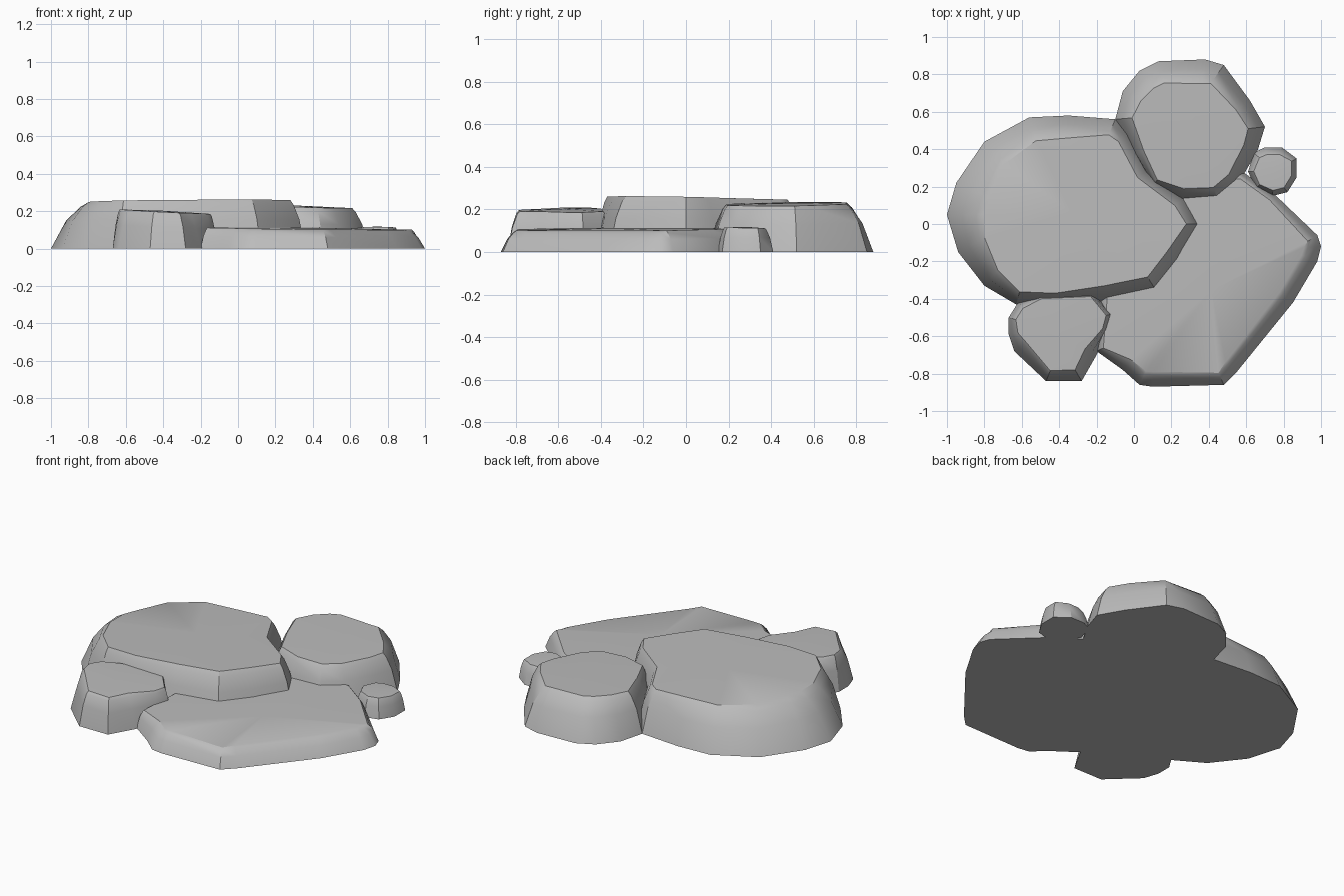
import bpy
import bmesh
import math
from mathutils import Vector

default_cube = bpy.data.objects.get("Cube")
if default_cube:
    bpy.data.objects.remove(default_cube, do_unlink=True)

# One stone colour for every rock
stone = bpy.data.materials.new("grey stone")
stone.use_nodes = True
stone_colour = (0.5, 0.5, 0.5, 1)
stone.diffuse_color = stone_colour
stone.node_tree.nodes["Principled BSDF"].inputs["Base Color"].default_value = stone_colour

UNIT = 0.01  # outlines are written in hundredths


def inward_directions(points):
    """Unit vectors pointing into a clockwise outline, one per corner."""
    directions = []
    for index, point in enumerate(points):
        before = (point - points[index - 1]).normalized()
        after = (points[(index + 1) % len(points)] - point).normalized()
        along = (before + after).normalized()
        directions.append(Vector((along.y, -along.x)))
    return directions


def make_rock(name, outline, height, tilt=(0, 0), shoulder=0.9):
    """Loft a flat-based rock from a footprint of (x, y, slope width) corners.

    The top is a plane of the given height at the footprint centre, leaning
    by tilt, and shoulder is the relative height where the rim starts.
    """
    points = [Vector((x, y)) * UNIT for x, y, slope in outline]
    slopes = [slope * UNIT for x, y, slope in outline]
    directions = inward_directions(points)
    centre = sum(points, Vector((0, 0))) / len(points)

    def top_height(spot):
        return height + Vector(tilt).dot(spot - centre)

    # Rings from the ground up: (share of slope width, share of height)
    profile = [(0, 0), (0.4, 0.6), (0.78, shoulder), (1, 1)]
    bm = bmesh.new()
    rings = []
    for inset_share, height_share in profile:
        ring = []
        for point, direction, slope in zip(points, directions, slopes):
            spot = point + direction * slope * inset_share
            ring.append(bm.verts.new((*spot, top_height(spot) * height_share)))
        rings.append(ring)

    # Sides between neighbouring rings
    for lower, upper in zip(rings, rings[1:]):
        for index in range(len(lower)):
            bm.faces.new((lower[index - 1], lower[index], upper[index], upper[index - 1]))

    # Flat underside and a very slightly domed top
    bm.faces.new(rings[0])
    crown = bm.verts.new((*centre, height + UNIT / 2))
    for index in range(len(outline)):
        bm.faces.new((rings[-1][index - 1], rings[-1][index], crown))
    bmesh.ops.recalc_face_normals(bm, faces=bm.faces)

    mesh = bpy.data.meshes.new(name)
    bm.to_mesh(mesh)
    bm.free()
    mesh.materials.append(stone)
    rock = bpy.data.objects.new(name, mesh)
    bpy.context.collection.objects.link(rock)

    # Soft sides with a crisp rim
    bpy.ops.object.select_all(action="DESELECT")
    rock.select_set(True)
    bpy.context.view_layer.objects.active = rock
    bpy.ops.object.shade_smooth_by_angle(angle=math.radians(32))
    return rock


# Largest rock, with a long slope on its outer side
make_rock("large_rock", [
    (-100, 5, 20), (-95, 22, 20), (-80, 44, 16), (-56, 57, 13),
    (-35, 58, 12), (-10, 56, 9), (-2, 49, 8), (8, 30, 8),
    (28, 15, 8), (36, 0, 8), (25, -20, 9), (12, -36, 9),
    (-15, -42, 9), (-42, -43, 6), (-63, -43, 7), (-80, -33, 11),
    (-94, -15, 16),
], height=0.252, tilt=(0.01, -0.02))

# Rounded rock at the back
make_rock("back_rock", [
    (-10, 56, 9), (-6, 71, 11), (3, 82, 12), (13, 87, 12),
    (38, 88, 13), (48, 85, 12), (62, 66, 9), (70, 52, 9),
    (66, 39, 8), (56, 22, 7), (45, 13, 7), (25, 11, 8),
    (9, 20, 5), (-1, 36, 7),
], height=0.226, tilt=(-0.03, 0.01))

# Low, broad slab at the front
make_rock("front_slab", [
    (-20, -68, 4), (-6, -78, 7), (3, -86, 8), (10, -87, 8),
    (48, -86, 7), (55, -79, 8), (85, -42, 9), (98, -20, 9),
    (100, -12, 9), (98, -6, 6), (75, 16, 4), (58, 28, 4),
    (35, 28, 4), (0, 0, 4), (-18, -36, 4),
][::-1], height=0.106, tilt=(-0.015, 0.01))

# Small upright rock at the front
make_rock("front_rock", [
    (-67, -59, 5), (-67, -50, 4), (-62, -42, 4), (-50, -37, 3),
    (-22, -36, 3), (-11, -48, 4), (-14, -57, 3), (-20, -70, 7),
    (-28, -84, 7), (-47, -84, 6), (-64, -68, 8),
], height=0.198, tilt=(-0.05, 0.01), shoulder=0.93)

# Pebble beside the back rock
make_rock("pebble", [
    (61, 28, 3), (64, 38, 4), (70, 41, 4), (79, 41, 4),
    (87, 35, 3), (87, 25, 3), (82, 17, 3), (74, 15, 3), (65, 19, 3),
], height=0.113, tilt=(0, -0.02))
